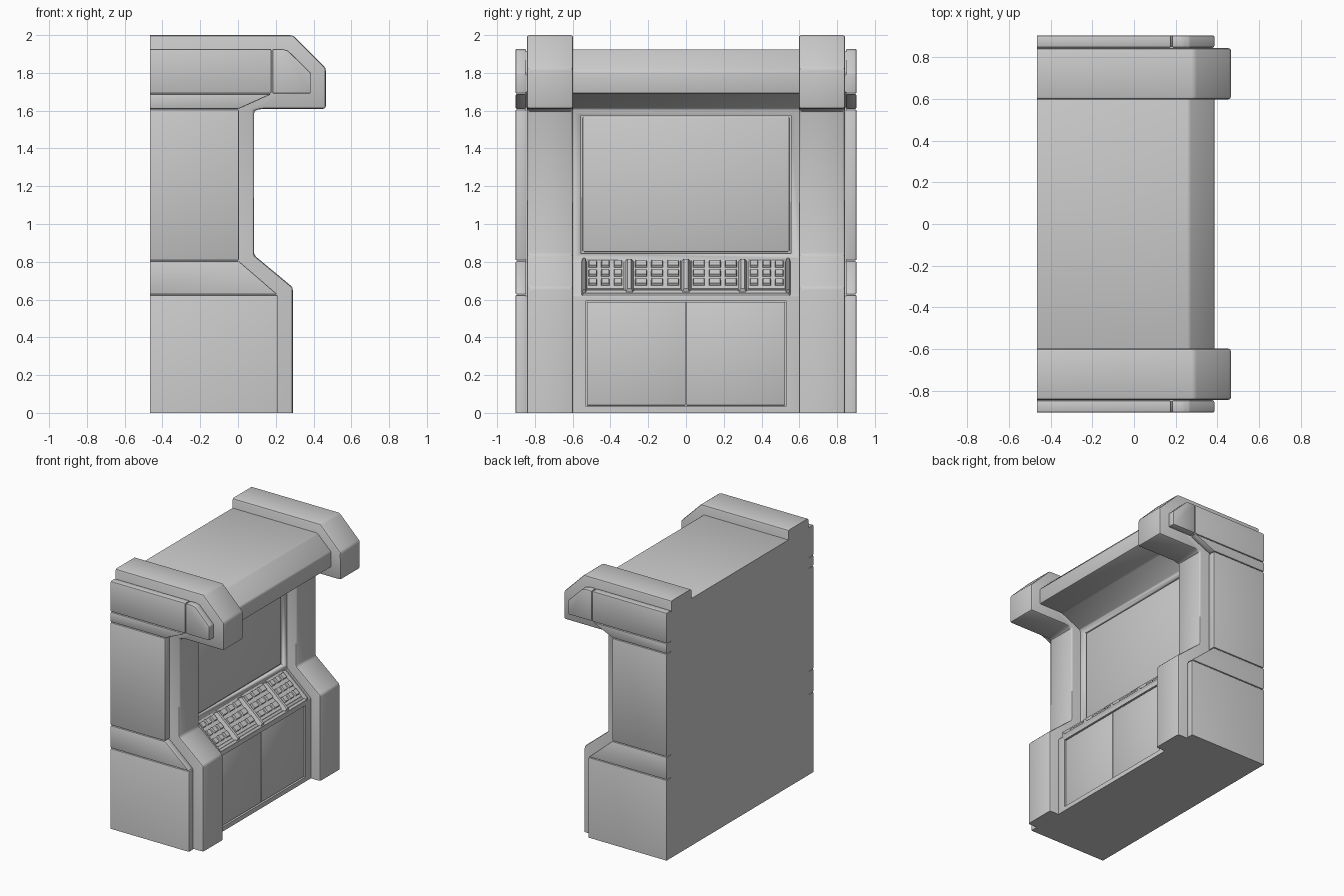
import bpy, bmesh
from mathutils import Matrix, Vector

if "Cube" in bpy.data.objects:
    bpy.data.objects.remove(bpy.data.objects["Cube"])

BACK = -0.465


def finish(name, bm, mirror=False):
    bmesh.ops.recalc_face_normals(bm, faces=bm.faces)
    me = bpy.data.meshes.new(name)
    bm.to_mesh(me)
    bm.free()
    ob = bpy.data.objects.new(name, me)
    bpy.context.collection.objects.link(ob)
    if mirror:
        m = ob.modifiers.new("mirror", 'MIRROR')
        m.use_axis = (False, True, False)
        m.use_mirror_merge = False
    bpy.ops.object.select_all(action='DESELECT')
    ob.select_set(True)
    bpy.context.view_layer.objects.active = ob
    bpy.ops.object.shade_smooth_by_angle(angle=0.6)
    return ob


def prism(name, pts, y0, y1, bevel=0.0, mirror=False):
    """Extrude an x-z profile along y; back and floor edges stay sharp."""
    bm = bmesh.new()
    f = bm.faces.new([bm.verts.new((x, y0, z)) for x, z in pts])
    ext = bmesh.ops.extrude_face_region(bm, geom=[f])
    vs = [v for v in ext['geom'] if isinstance(v, bmesh.types.BMVert)]
    bmesh.ops.translate(bm, verts=vs, vec=(0, y1 - y0, 0))
    if bevel:
        edges = [e for e in bm.edges
                 if not all(abs(v.co.x - BACK) < 1e-4 for v in e.verts)
                 and not all(v.co.z < 1e-4 for v in e.verts)]
        bmesh.ops.bevel(bm, geom=edges, offset=bevel, segments=2, profile=0.5,
                        affect='EDGES', clamp_overlap=True)
    return finish(name, bm, mirror)


def rect(x0, x1, z0, z1):
    return [(x0, z0), (x1, z0), (x1, z1), (x0, z1)]


# Side pillars
prism("side_pillar", [(BACK, 0), (0.29, 0), (0.29, 0.665), (0.085, 0.835),
                      (0.085, 1.6), (0.13, 1.61), (0.465, 1.61), (0.465, 1.825),
                      (0.29, 2.0), (BACK, 2.0)], 0.597, 0.843, 0.014, True)

# Centre body with canopy
body = prism("cabinet_body", [(BACK, 0), (0.21, 0), (0.21, 0.625), (0.005, 0.805),
                              (0.005, 1.61), (0.18, 1.69), (0.385, 1.69),
                              (0.385, 1.81), (0.265, 1.925), (BACK, 1.925)],
             -0.62, 0.62, 0.01)

# Recesses for the screen and the doors
for x0, x1, y, z0, z1 in [(-0.018, 0.1, 0.555, 0.845, 1.575),
                          (0.19, 0.3, 0.53, 0.035, 0.592)]:
    cut = prism("recess_cutter", rect(x0, x1, z0, z1), -y, y)
    cut.hide_render = True
    b = body.modifiers.new("recess", 'BOOLEAN')
    b.operation, b.solver, b.object = 'DIFFERENCE', 'EXACT', cut
    bpy.context.view_layer.objects.active = body
    bpy.ops.object.modifier_apply(modifier=b.name)
    bpy.data.objects.remove(cut)

prism("screen", rect(-0.05, -0.008, 0.853, 1.567), -0.547, 0.547, 0.006)
prism("door", rect(0.17, 0.203, 0.04, 0.587), 0.002, 0.525, 0.004, True)

# Outer side panels
panels = {
    "lower_side_panel": rect(BACK, 0.21, 0, 0.624),
    "middle_side_panel": [(BACK, 0.628), (0.208, 0.628), (0.005, 0.803), (BACK, 0.803)],
    "column_side_panel": rect(BACK, 0.005, 0.807, 1.606),
    "neck_side_panel": [(BACK, 1.61), (0.005, 1.61), (0.175, 1.687), (BACK, 1.687)],
    "canopy_side_panel": rect(BACK, 0.177, 1.691, 1.927),
    "canopy_nose_panel": [(0.182, 1.691), (0.385, 1.691), (0.385, 1.8),
                          (0.265, 1.918), (0.235, 1.927), (0.182, 1.927)],
}
for name, pts in panels.items():
    prism(name, pts, 0.846, 0.903, 0.007, True)
# Hidden core that closes the gap behind the panels
prism("panel_core", [(BACK, 0), (0.2, 0), (0.2, 0.62), (-0.005, 0.8), (-0.005, 1.62),
                     (0.17, 1.7), (0.375, 1.7), (0.375, 1.79), (0.26, 1.915),
                     (BACK, 1.915)], 0.835, 0.85, 0, True)

# Control deck, built in the frame of the sloping face: (y, up slope, outwards)
low, high = Vector((0.21, 0, 0.625)), Vector((0.005, 0, 0.805))
up = (high - low).normalized()
side = Vector((0, 1, 0))
out = side.cross(up)
SLOPE = Matrix((side, up, out)).transposed().to_4x4()
SLOPE.translation = low
LENGTH = (high - low).length


def add_block(bm, y, u, wy, wu, h, taper):
    """Block on the slope whose top is inset by taper on every side."""
    vs = bmesh.ops.create_cube(bm, size=1)['verts']
    for v in vs:
        t = taper if v.co.z > 0 else 0
        v.co = Vector((y + 2 * v.co.x * (wy / 2 - t), u + 2 * v.co.y * (wu / 2 - t),
                       h if v.co.z > 0 else -0.01))
        v.co = SLOPE @ v.co


bm = bmesh.new()
for y in (-0.3, 0, 0.3):
    add_block(bm, y, LENGTH / 2, 0.056, LENGTH, 0.03, 0.018)
for y in (-0.54, 0.54):
    add_block(bm, y, LENGTH / 2, 0.03, LENGTH, 0.03, 0.01)
add_block(bm, 0, 0.012, 1.1, 0.035, 0.012, 0.008)
finish("deck_dividers", bm)

bm = bmesh.new()
for centre, pitch, width in [(-0.427, 0.067, 0.05), (-0.153, 0.085, 0.068),
                             (0.153, 0.085, 0.068), (0.427, 0.067, 0.05)]:
    add_block(bm, centre, 0.16, pitch * 3, 0.235, 0.006, 0.003)
    for col in (-1, 0, 1):
        for row in (-1, 0, 1):
            add_block(bm, centre + col * pitch, 0.163 + row * 0.073,
                      width, 0.052, 0.022, 0.006)
finish("deck_buttons", bm)
